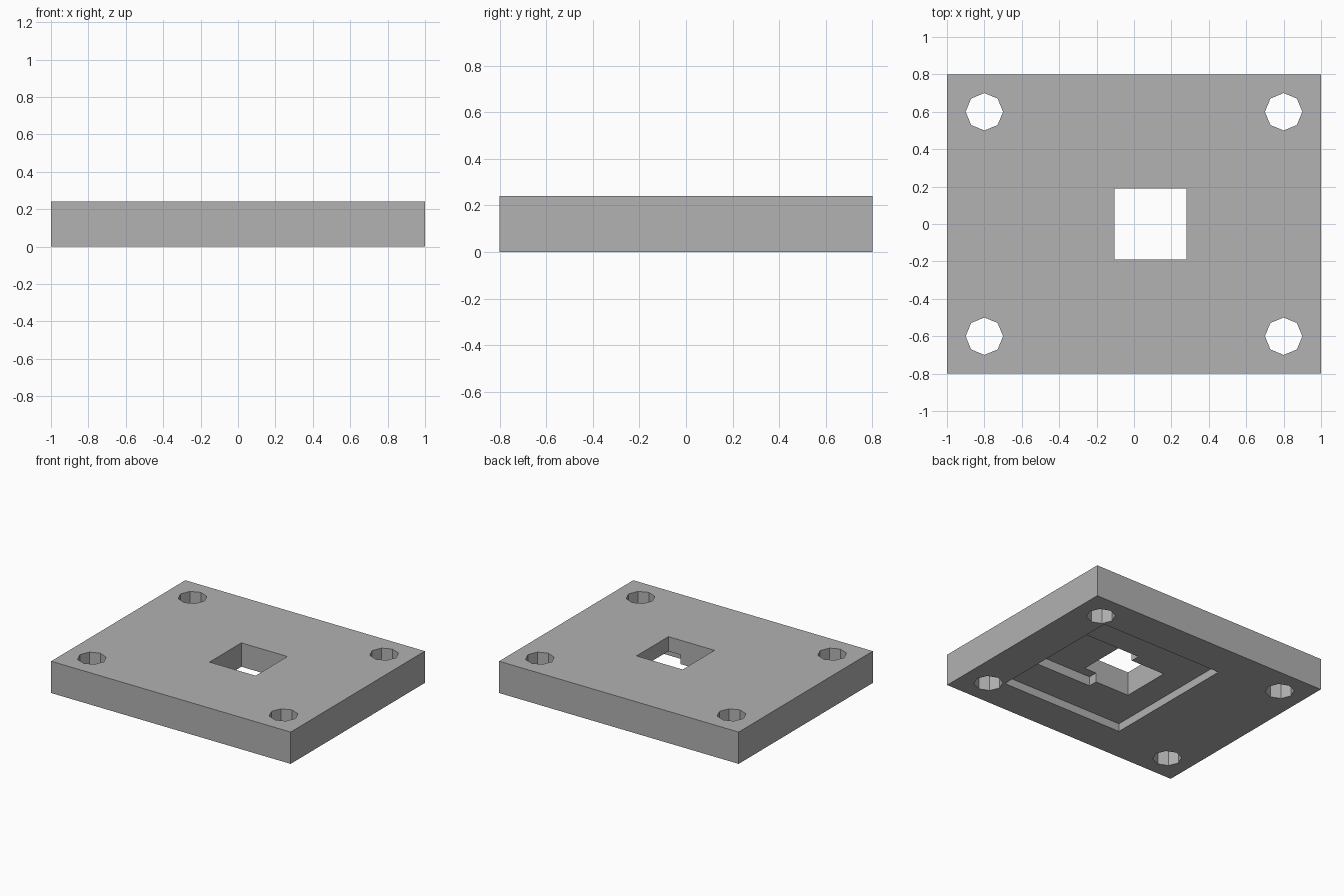
import bpy

if "Cube" in bpy.data.objects:
    bpy.data.objects.remove(bpy.data.objects["Cube"], do_unlink=True)

THICK = 0.24
BELOW = -0.1          # cutters start under the plate

grey = bpy.data.materials.new("plain_grey")
grey.use_nodes = True
colour = (0.445, 0.445, 0.445, 1)
grey.diffuse_color = colour
grey.node_tree.nodes["Principled BSDF"].inputs["Base Color"].default_value = colour


def box(name, x0, x1, y0, y1, z0, z1):
    bpy.ops.mesh.primitive_cube_add(
        size=1, location=((x0 + x1) / 2, (y0 + y1) / 2, (z0 + z1) / 2))
    ob = bpy.context.object
    ob.name = name
    ob.scale = (x1 - x0, y1 - y0, z1 - z0)
    bpy.ops.object.transform_apply(location=True, rotation=False, scale=True)
    return ob


def octagon(name, x, y):
    bpy.ops.mesh.primitive_cylinder_add(
        vertices=8, radius=0.1, depth=1, location=(x, y, 0))
    ob = bpy.context.object
    ob.name = name
    return ob


def cut(target, cutter):
    cutter.hide_render = True
    mod = target.modifiers.new("cut", "BOOLEAN")
    mod.operation = "DIFFERENCE"
    mod.solver = "EXACT"
    mod.object = cutter
    bpy.context.view_layer.objects.active = target
    bpy.ops.object.modifier_apply(modifier=mod.name)
    bpy.data.objects.remove(cutter, do_unlink=True)


# Mounting plate
plate = box("mounting_plate", -1, 1, -0.8, 0.8, 0, THICK)
plate.data.materials.append(grey)

# Shallow pocket and deeper channel in the underside
cut(plate, box("pocket_cutter", -0.31, 0.71, -0.53, 0.53, BELOW, 0.06))
cut(plate, box("channel_cutter", 0.18, 0.71, -0.26, 0.26, BELOW, 0.13))

# Square window through the plate
cut(plate, box("window_cutter", -0.105, 0.28, -0.19, 0.19, BELOW, THICK + 0.1))

# Eight-sided screw holes in the corners
for sx in (-1, 1):
    for sy in (-1, 1):
        cut(plate, octagon("screw_hole_cutter", sx * 0.8, sy * 0.6))
